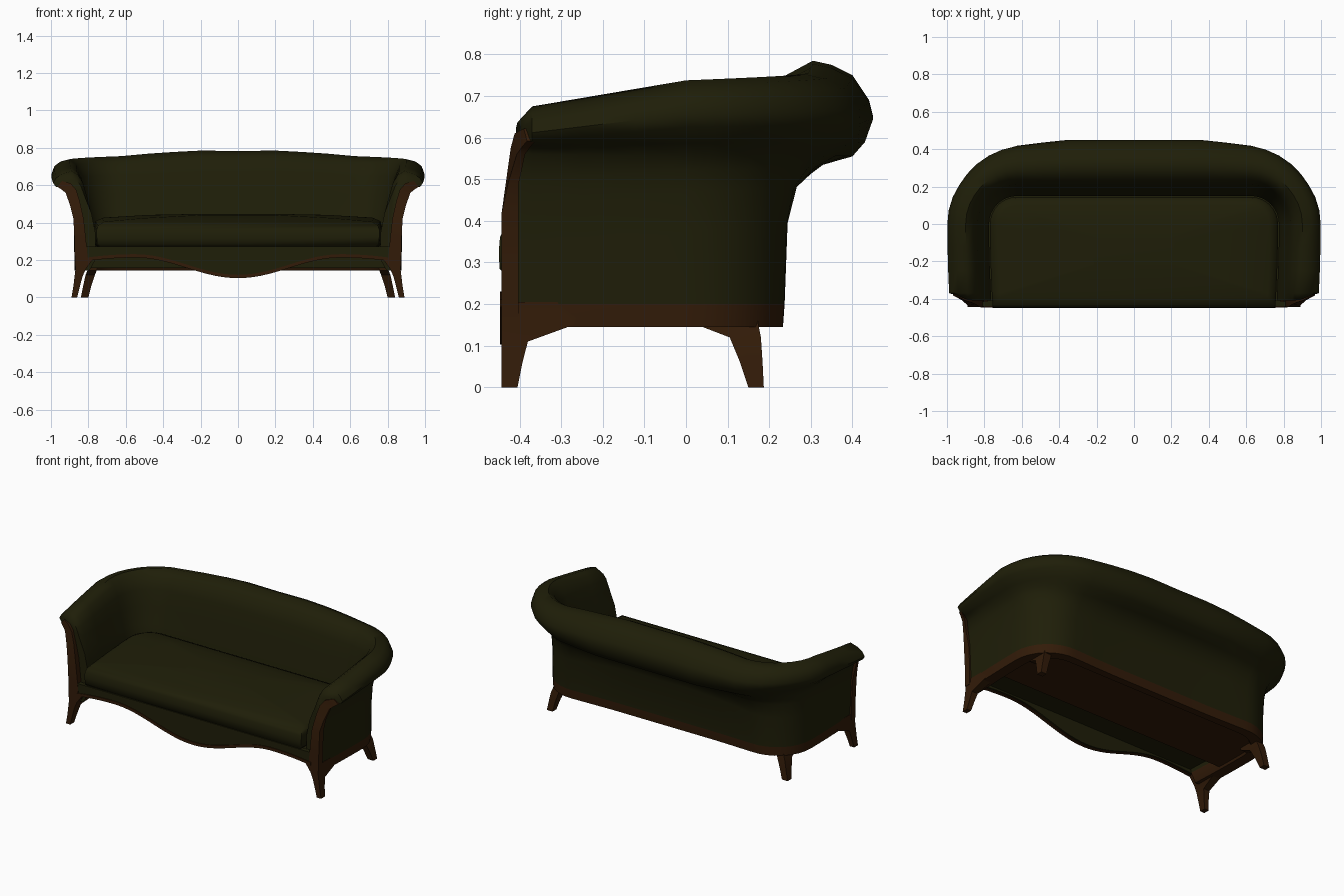
import bpy, bmesh, math

if "Cube" in bpy.data.objects:
    bpy.data.objects.remove(bpy.data.objects["Cube"])


def material(name, rgb):
    m = bpy.data.materials.new(name)
    m.diffuse_color = (*rgb, 1)
    m.use_nodes = True
    m.node_tree.nodes["Principled BSDF"].inputs["Base Color"].default_value = m.diffuse_color
    return m


GREEN = material("dark olive fabric", (0.0135, 0.0130, 0.0025))
WOOD = material("dark brown wood", (0.032, 0.011, 0.0025))


def loft(name, rings, mats, mirror=False, rule=None, angle=40):
    """Skin a list of equal-length closed rings and cap both ends."""
    bm = bmesh.new()
    vs = [[bm.verts.new(p) for p in r] for r in rings]
    n = len(rings[0])
    for a, b in zip(vs, vs[1:]):
        for i in range(n):
            j = (i + 1) % n
            bm.faces.new((a[i], a[j], b[j], b[i]))
    bm.faces.new(vs[0])
    bm.faces.new(vs[-1])
    bmesh.ops.recalc_face_normals(bm, faces=bm.faces[:])
    if rule:
        for f in bm.faces:
            f.material_index = rule(f)
    me = bpy.data.meshes.new(name)
    bm.to_mesh(me)
    bm.free()
    for m in mats:
        me.materials.append(m)
    me.shade_smooth()
    me.set_sharp_from_angle(angle=math.radians(angle))
    ob = bpy.data.objects.new(name, me)
    bpy.context.collection.objects.link(ob)
    if mirror:
        ob.modifiers.new("Mirror", 'MIRROR')
    return ob


def lerp(a, b, t):
    return a + (b - a) * t


# U-shaped plan line of the seat: (x, y, outward nx, ny, width blend, height blend)
CX, R = 0.625, 0.15


def stations(front):
    half = [(CX + R - 0.012 * (y / 0.41) ** 2, y, 1, 0, 0, 0.57 * (y + 0.37) / 0.37)
            for y in (front, -0.37, -0.25, -0.12, 0)]
    for i in range(1, 9):
        a = math.pi / 2 * i / 8
        half.append((CX + R * math.cos(a), R * math.sin(a), math.cos(a), math.sin(a),
                     0.65 * max(0, (i - 3) / 5) ** 1.3, 0.57 + 0.16 * i / 8))
    for x, w, h in ((0.48, 0.85, 0.85), (0.35, 1, 0.93), (0.2, 1, 1), (0, 1, 0.98)):
        half.append((x, R, 0, 1, w, h))
    return half + [(-x, y, -nx, ny, w, h) for x, y, nx, ny, w, h in half[-2::-1]]


# Cross-sections (outward offset, height) of the arm front and of the back
ARM = [(0, .20), (0, .35), (.02, .45), (.045, .55), (.062, .61), (.09, .655), (.125, .675),
       (.175, .66), (.207, .638), (.223, .612), (.21, .592), (.165, .582), (.135, .56),
       (.118, .50), (.108, .43), (.102, .30), (.10, .20), (.098, .145), (.03, .145)]
BACK = [(0, .20), (0, .35), (.02, .45), (.04, .55), (.06, .67), (.09, .75), (.155, .785),
        (.20, .775), (.25, .75), (.29, .69), (.30, .65), (.28, .59), (.25, .555),
        (.18, .538), (.12, .50), (.09, .43), (.08, .20), (.075, .145), (.03, .145)]

# Rolled arms and back in one sweep, with a wooden band along the bottom
rings = []
st = stations(-0.408)
for k, (x, y, nx, ny, w, h) in enumerate(st):
    ring = []
    for (ao, az), (bo, bz) in zip(ARM, BACK):
        o, z = lerp(ao, bo, w), lerp(az, bz, h)
        dy = 0
        if k in (0, len(st) - 1) and z > 0.52:  # rounded end of the roll
            dy = max(0, o - 0.115) * 0.3
            o, z = lerp(0.13, o, 0.75), lerp(0.59, z, 0.6)
        ring.append((x + nx * o, y + ny * o + dy, z))
    rings.append(ring)
loft("arms_and_back", rings, [GREEN, WOOD], angle=50,
     rule=lambda f: int(f.calc_center_median().z < 0.2))


def plan_ring(front, inset, scale, z, tilt=0):
    ring = []
    for x, y, nx, ny, _, _ in stations(front):
        px, py = (x - nx * inset) * scale, -0.15 + (y - ny * inset + 0.15) * scale
        ring.append((px, py, z + tilt * (py + 0.45) / 0.6))
    return ring


# Seat cushion, softly crowned
loft("seat_cushion", [plan_ring(f, i, s, z, t) for f, i, s, z, t in (
    (-.43, .03, 1, .265, 0), (-.448, .008, 1, .285, 0), (-.45, .005, 1, .325, 0),
    (-.447, .005, 1, .362, .02), (-.432, .014, 1, .385, .03), (-.39, .05, 1, .402, .03),
    (-.39, .05, .7, .418, .03), (-.39, .05, .3, .428, .03))], [GREEN], angle=60)

# Fabric under the seat front, and the underside board set further back
loft("seat_bottom", [plan_ring(-.43, -.02, 1, z) for z in (.225, .268)], [GREEN])
board = [[(-.80, y, .158), (.80, y, .158), (.80, y, .235), (-.80, y, .235)] for y in (-.2, .08)]
board.append([(x * .85, .19, z) for x, _, z in board[0]])
loft("underside_board", board, [WOOD, GREEN], rule=lambda f: int(f.normal.y < -0.5))


# Wavy apron with a wooden edge
def box_ring(x, y0, y1, z0, z1):
    return [(x, y0, z0), (x, y0, z1), (x, y1, z1), (x, y1, z0)]


def wave(x):
    x = abs(x)
    if x < 0.55:
        return 0.16 - 0.055 * math.cos(math.pi * x / 0.55)
    return 0.215 - 0.02 * ((x - 0.55) / 0.27) ** 2


xs = [-.82 + 1.64 * i / 40 for i in range(41)]
loft("front_apron", [box_ring(x, -.442, -.415, wave(x), .272) for x in xs], [GREEN])
loft("apron_edge", [box_ring(x, -.447, -.425, wave(x) - .002, wave(x) + .016) for x in xs], [WOOD])

# Curled wooden facing on each arm: inner x, z and outer x, z
facing = []
for xi, zi, xo, zo in ((.80, .17, .872, .17), (.812, .30, .874, .30), (.825, .42, .880, .42),
                       (.845, .51, .897, .49), (.865, .575, .922, .56),
                       (.895, .61, .945, .578), (.94, .622, .967, .592)):
    fi, fo = (-.443 + max(0, z - .42) * .14 + max(0, x - .885) * .45
              for x, z in ((xi, zi), (xo, zo)))
    facing.append([(xi, fi, zi), (xo, fo, zo),
                   (xo, max(-.402, fo + .02), zo), (xi, max(-.402, fi + .02), zi)])
loft("arm_facing", facing, [WOOD], mirror=True)


# Splayed tapering legs: z, x range, y range
def leg(name, sections):
    loft(name, [[(x0, y0, z), (x1, y0, z), (x1, y1, z), (x0, y1, z)]
                for z, x0, x1, y0, y1 in sections], [WOOD], mirror=True)


leg("front_leg", [(0, .86, .89, -.443, -.405), (.06, .845, .88, -.443, -.393),
                  (.11, .832, .874, -.443, -.38), (.15, .815, .869, -.443, -.27),
                  (.205, .775, .868, -.443, -.25)])
leg("back_leg", [(0, .80, .84, .15, .187), (.06, .785, .828, .13, .184),
                 (.12, .765, .815, .105, .18), (.145, .755, .805, .04, .175),
                 (.20, .74, .79, .03, .165)])
